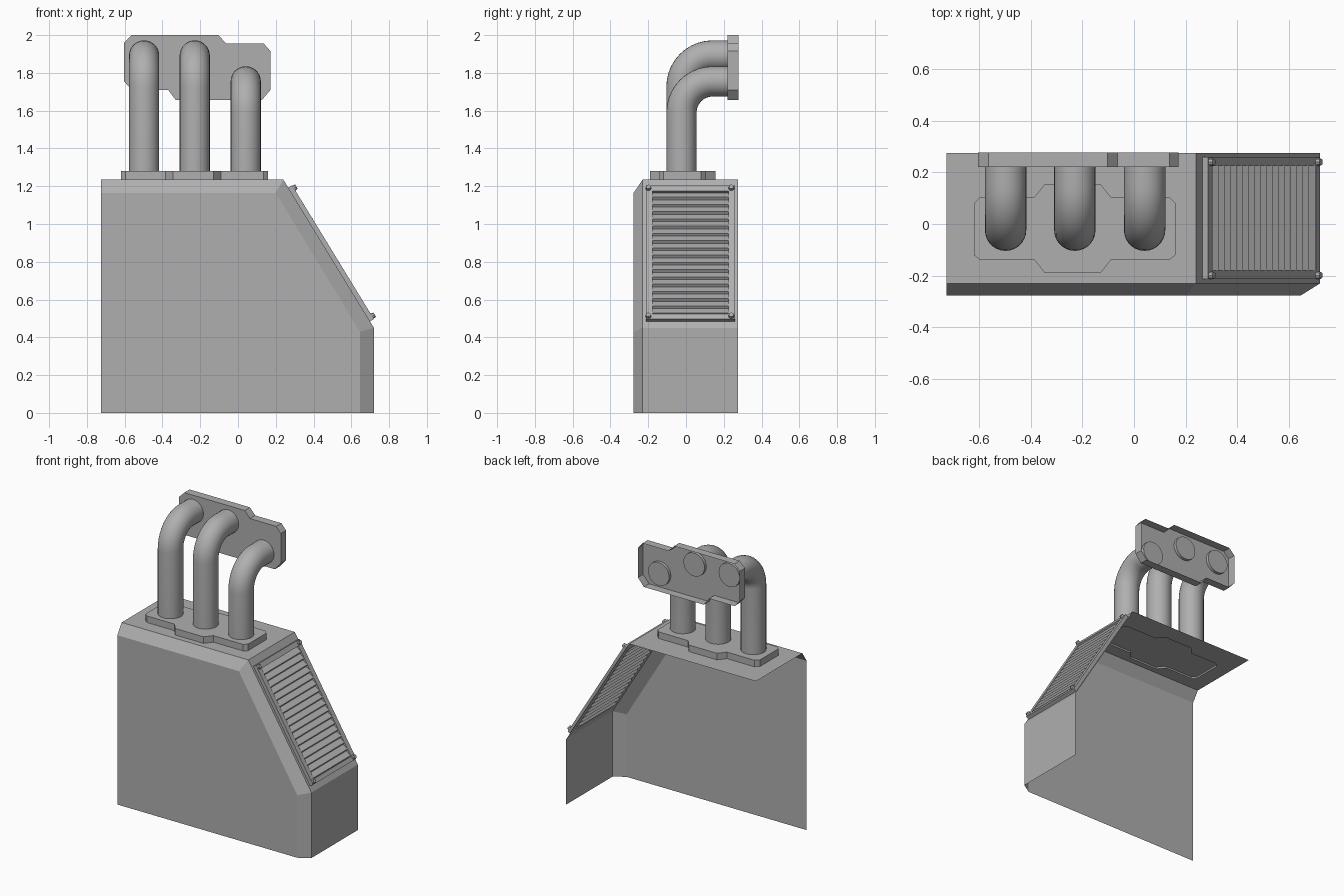
import bpy, bmesh, math
from mathutils import Vector, Matrix

if "Cube" in bpy.data.objects:
    bpy.data.objects.remove(bpy.data.objects["Cube"])

# Mid-grey metal
GREY = bpy.data.materials.new("grey_metal")
GREY.diffuse_color = (.43, .43, .43, 1)
GREY.use_nodes = True
GREY.node_tree.nodes["Principled BSDF"].inputs["Base Color"].default_value = GREY.diffuse_color


def finish(name, bm, smooth=False):
    bmesh.ops.remove_doubles(bm, verts=bm.verts, dist=1e-5)
    bmesh.ops.recalc_face_normals(bm, faces=bm.faces)
    me = bpy.data.meshes.new(name)
    bm.to_mesh(me)
    bm.free()
    me.materials.append(GREY)
    if smooth:
        me.polygons.foreach_set("use_smooth", [True] * len(me.polygons))
        me.set_sharp_from_angle(angle=math.radians(35))
    ob = bpy.data.objects.new(name, me)
    bpy.context.collection.objects.link(ob)
    return ob


def loop_edges(bm, pts):
    vs = [bm.verts.new(p) for p in pts]
    return [bm.edges.new((a, b)) for a, b in zip(vs, vs[1:] + vs[:1])]


def panel_with_hole(bm, outer, hole, normal):
    edges = loop_edges(bm, outer) + loop_edges(bm, hole)
    bmesh.ops.triangle_fill(bm, use_beauty=True, edges=edges, normal=normal)


def tray(name, pts, depth, floor=None):
    """Face with side walls; open behind, or closed by a floor at a fraction of the depth."""
    bm = bmesh.new()
    rim = [bm.verts.new(p) for p in pts]
    face = [bm.verts.new(Vector(p) + Vector(depth)) for p in pts]
    bm.faces.new(face)
    for i in range(len(pts)):
        j = (i + 1) % len(pts)
        bm.faces.new((rim[i], rim[j], face[j], face[i]))
    if floor:
        bm.faces.new([bm.verts.new(Vector(p) + Vector(depth) * floor) for p in reversed(pts)])
    return finish(name, bm)


# Sloped vent plane: t runs down the slope, y across, h out of the surface
ORG = Vector((0.24, 0, 1.235))
D = Vector((0.48, 0, -0.785)).normalized()
N = Vector((-D.z, 0, D.x))


def on_slope(t, y, h=0.0):
    return ORG + D * t + N * h + Vector((0, y, 0))


SLOPE = Matrix((D, (0, 1, 0), N)).transposed().to_4x4()


def slope_box(bm, t, y, h, size, tilt=0.0):
    m = Matrix.Translation(on_slope(t, y, h)) @ SLOPE @ Matrix.Rotation(-tilt, 4, 'Y') \
        @ Matrix.Diagonal((*size, 1))
    bmesh.ops.create_cube(bm, size=1, matrix=m)


# Outlines
flange = [(-.62, -.12), (-.595, -.14), (-.385, -.14), (-.345, -.19), (-.13, -.19), (-.09, -.14),
          (.135, -.14), (.16, -.12), (.16, .08), (.135, .105), (-.09, .105), (-.13, .155),
          (-.345, .155), (-.385, .105), (-.595, .105), (-.62, .08)]
plate = [(-.603, 1.755), (-.603, 1.96), (-.563, 2), (-.103, 2), (-.063, 1.955), (.137, 1.955),
         (.172, 1.915), (.172, 1.71), (.127, 1.657), (-.33, 1.657), (-.37, 1.71), (-.563, 1.71)]
outer = [(-.725, 1.235), (.24, 1.235), (.72, .45), (.72, 0)]
inner = [(-.725, 1.165), (.20, 1.165), (.645, .43), (.645, 0)]
YB, YC, YF = .275, -.23, -.277
T0, T1, Y0, Y1 = .085, .85, -.178, .224

# Housing shell: open at back, left and bottom
bm = bmesh.new()
quads = [[(x, y, z) for (x, z), y in zip((a, b, b, a), (YB, YB, YC, YC))]
         for a, b in zip(outer, outer[1:])]
panel_with_hole(bm, quads[0], [(x, y, 1.235) for x, y in flange], (0, 0, 1))
panel_with_hole(bm, quads[1], [on_slope(T0, Y0), on_slope(T1, Y0), on_slope(T1, Y1),
                               on_slope(T0, Y1)], N)
bm.faces.new([bm.verts.new(p) for p in quads[2]])
for i in range(3):
    (ax, az), (bx, bz), (cx, cz), (dx, dz) = outer[i], outer[i + 1], inner[i + 1], inner[i]
    bm.faces.new([bm.verts.new(p) for p in
                  ((ax, YC, az), (bx, YC, bz), (cx, YF, cz), (dx, YF, dz))])
bm.faces.new([bm.verts.new((x, YF, z)) for x, z in inner + [(-.725, 0)]])
finish("housing_shell", bm)

# Flanges at both ends of the pipes
tray("base_flange", [(x, y, 1.235) for x, y in flange], (0, 0, .045), floor=.25)
tray("wall_flange", [(x, .277, z) for x, z in plate], (0, -.057, 0))


# Bent pipes
def pipe(name, x, z_top, r=.08, bend=.165, y0=-.024, sides=28, steps=10):
    path = [(y0, 1.28, 0)]
    for i in range(steps + 1):
        a = math.pi / 2 * i / steps
        path.append((y0 + bend * (1 - math.cos(a)), z_top - bend + bend * math.sin(a), a))
    path.append((.24, z_top, math.pi / 2))
    bm = bmesh.new()
    rings = []
    for y, z, a in path:
        ring = []
        for k in range(sides):
            u = 2 * math.pi * k / sides
            s = r * math.sin(u)
            ring.append(bm.verts.new((x + r * math.cos(u), y + s * math.cos(a), z - s * math.sin(a))))
        rings.append(ring)
    for p, q in zip(rings, rings[1:]):
        for k in range(sides):
            j = (k + 1) % sides
            bm.faces.new((p[k], p[j], q[j], q[k]))
    bm.faces.new(rings[-1])
    finish(name, bm, True)


for i, (x, z) in enumerate([(-.497, 1.892), (-.229, 1.892), (.041, 1.755)]):
    pipe(f"pipe_{i + 1}", x, z)

# Vent frame
bm = bmesh.new()
FT0, FT1, FY0, FY1, H = .05, .88, -.213, .26, .024
for a, b in ((FT0, T0), (T1, FT1)):
    slope_box(bm, (a + b) / 2, (FY0 + FY1) / 2, H / 2, (b - a, FY1 - FY0, H))
for a, b in ((FY0, Y0), (Y1, FY1)):
    slope_box(bm, (T0 + T1) / 2, (a + b) / 2, H / 2, (T1 - T0, b - a, H))
finish("vent_frame", bm)

# Thick louvre slats
bm = bmesh.new()
COUNT = 17
pitch = (T1 - T0) / COUNT
for i in range(COUNT):
    slope_box(bm, T0 + pitch * (i + .5), (Y0 + Y1) / 2, .007,
              (.046, Y1 - Y0, .017), math.radians(28))
finish("vent_slats", bm)

# Corner bolts
bm = bmesh.new()
for t in (.068, .862):
    for y in (-.199, .24):
        bmesh.ops.create_cone(bm, cap_ends=True, segments=8, radius1=.016, radius2=.013, depth=.018,
                              matrix=Matrix.Translation(on_slope(t, y, H + .007)) @ SLOPE)
finish("vent_bolts", bm)
